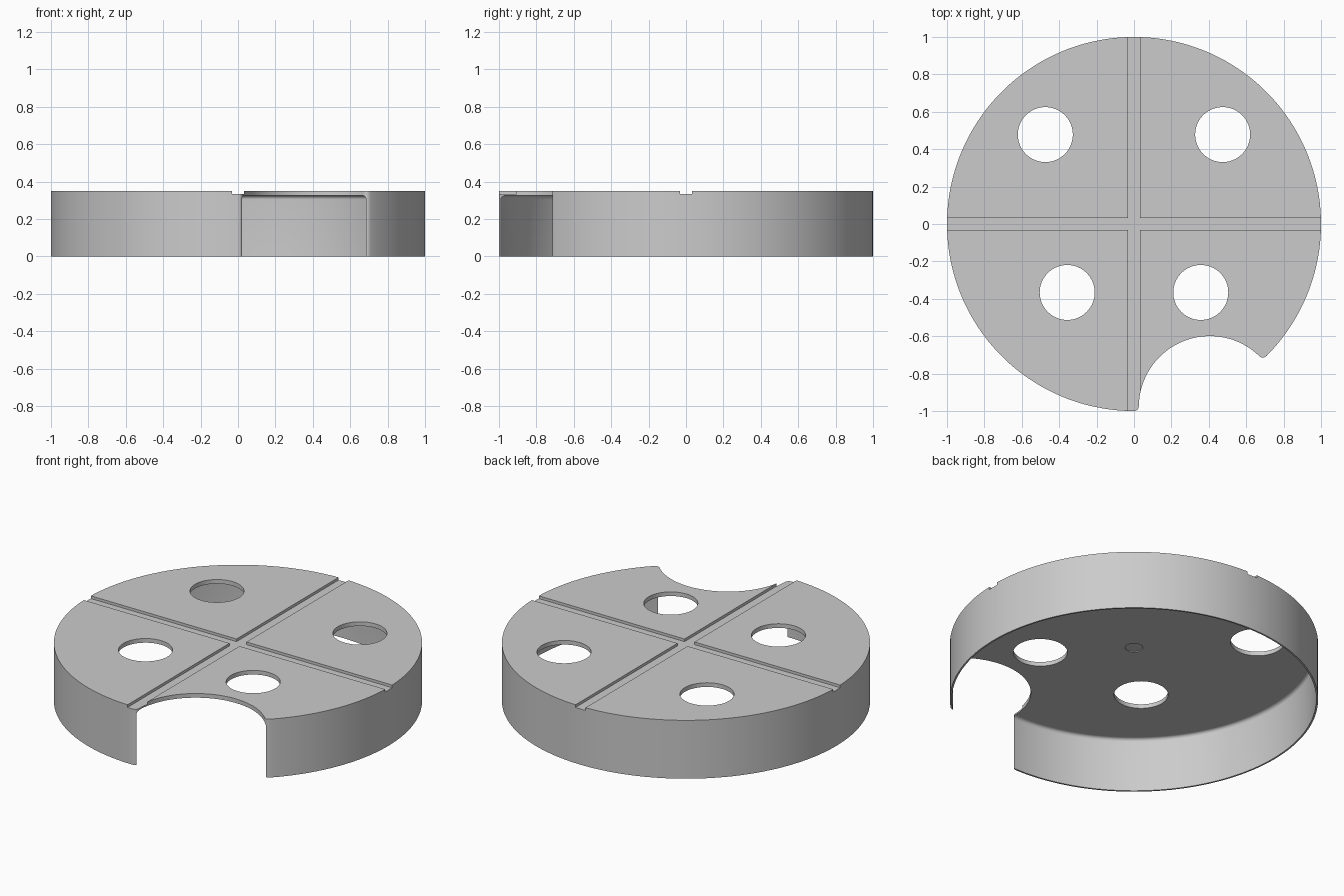
import bpy
import bmesh
from math import acos, cos, sin, pi, radians

cube = bpy.data.objects.get("Cube")
if cube:
    bpy.data.objects.remove(cube, do_unlink=True)

HEIGHT, PLATE_BOTTOM = 0.35, 0.325
INNER_RADIUS, FILLET = 0.99, 0.02
GROOVE_HALF, GROOVE_FLOOR = 0.033, 0.334
NOTCH_AXIS, NOTCH_DIST, NOTCH_RADIUS = radians(-67.5), 1.06, 0.38


def arc(centre, radius, start, end, count):
    """Points along an arc, both ends included."""
    return [(centre[0] + radius * cos(start + (end - start) * i / count),
             centre[1] + radius * sin(start + (end - start) * i / count))
            for i in range(count + 1)]


def circle(centre, radius, count=64):
    return arc(centre, radius, 0, 2 * pi, count)[:-1]


def round_corner(a, corner, b, count=6):
    """Points between a and b, rounding the corner."""
    result = []
    for i in range(1, count):
        t = i / count
        result.append(tuple((1 - t) ** 2 * p + 2 * t * (1 - t) * q + t * t * r
                            for p, q, r in zip(a, corner, b)))
    return result


def loft(name, layers):
    """Closed solid through stacked (outline, z) layers."""
    bm = bmesh.new()
    rings = [[bm.verts.new((x, y, z)) for x, y in outline] for outline, z in layers]
    bm.faces.new(rings[0])
    bm.faces.new(rings[-1])
    for low, high in zip(rings, rings[1:]):
        for i in range(len(low)):
            j = (i + 1) % len(low)
            bm.faces.new((low[i], low[j], high[j], high[i]))
    bmesh.ops.recalc_face_normals(bm, faces=bm.faces[:])
    mesh = bpy.data.meshes.new(name)
    bm.to_mesh(mesh)
    bm.free()
    obj = bpy.data.objects.new(name, mesh)
    bpy.context.collection.objects.link(obj)
    return obj


def cut(target, cutter):
    """Subtract the cutter and discard it."""
    cutter.hide_render = True
    mod = target.modifiers.new("cut", "BOOLEAN")
    mod.operation = "DIFFERENCE"
    mod.solver = "EXACT"
    mod.object = cutter
    bpy.context.view_layer.objects.active = target
    bpy.ops.object.modifier_apply(modifier=mod.name)
    bpy.data.objects.remove(cutter, do_unlink=True)


# Disc outline with a round-cornered circular notch in the rim
d, r = NOTCH_DIST, NOTCH_RADIUS
rim_half = acos((1 + d * d - r * r) / (2 * d))
notch_half = acos((d * d + r * r - 1) / (2 * d * r))
notch_centre = (d * cos(NOTCH_AXIS), d * sin(NOTCH_AXIS))
inward = NOTCH_AXIS + pi
rim_trim, notch_trim = 0.03, 0.03 / r
rim = arc((0, 0), 1, NOTCH_AXIS + rim_half + rim_trim,
          NOTCH_AXIS + 2 * pi - rim_half - rim_trim, 128)
notch = arc(notch_centre, r, inward + notch_half - notch_trim,
            inward - notch_half + notch_trim, 40)
tips = [(cos(NOTCH_AXIS + s * rim_half), sin(NOTCH_AXIS + s * rim_half)) for s in (-1, 1)]
outline = (rim + round_corner(rim[-1], tips[0], notch[0])
           + notch + round_corner(notch[-1], tips[1], rim[0]))
cap = loft("notched_cap", [(outline, 0), (outline, HEIGHT)])

# Hollow underside with a small fillet where the wall meets the plate
layers = [(circle((0, 0), INNER_RADIUS, 144), -0.1)]
for i in range(7):
    a = pi / 2 * i / 6
    layers.append((circle((0, 0), INNER_RADIUS - FILLET + FILLET * cos(a), 144),
                   PLATE_BOTTOM - FILLET + FILLET * sin(a)))
cut(cap, loft("cavity_cutter", layers))

# Crossed grooves on top
g, far = GROOVE_HALF, 1.2
cross = []
for turn in range(4):
    c, s = (1, 0, -1, 0)[turn], (0, 1, 0, -1)[turn]
    cross += [(x * c - y * s, x * s + y * c) for x, y in ((far, -g), (far, g), (g, g))]
cut(cap, loft("groove_cutter", [(cross, GROOVE_FLOOR), (cross, 0.5)]))

# Four through holes, the front pair closer in
for x, y in ((0.474, 0.478), (0.357, -0.366)):
    for side in (-1, 1):
        ring = circle((side * x, y), 0.147)
        cut(cap, loft("hole_cutter", [(ring, 0.2), (ring, 0.5)]))

# Shallow centre dimple underneath
ring = circle((0, 0), 0.048, 32)
cut(cap, loft("dimple_cutter", [(ring, 0.2), (ring, PLATE_BOTTOM + 0.005)]))

# Colour and shading
grey = bpy.data.materials.new("plain_grey")
grey.use_nodes = True
colour = (0.6, 0.6, 0.6, 1)
grey.diffuse_color = colour
grey.node_tree.nodes["Principled BSDF"].inputs["Base Color"].default_value = colour
cap.data.materials.clear()
cap.data.materials.append(grey)

bpy.ops.object.select_all(action="DESELECT")
cap.select_set(True)
bpy.context.view_layer.objects.active = cap
bpy.ops.object.shade_smooth_by_angle(angle=radians(30))
for face in cap.data.polygons:
    face.material_index = 0
    if abs(face.normal.z) > 0.999:
        face.use_smooth = False
